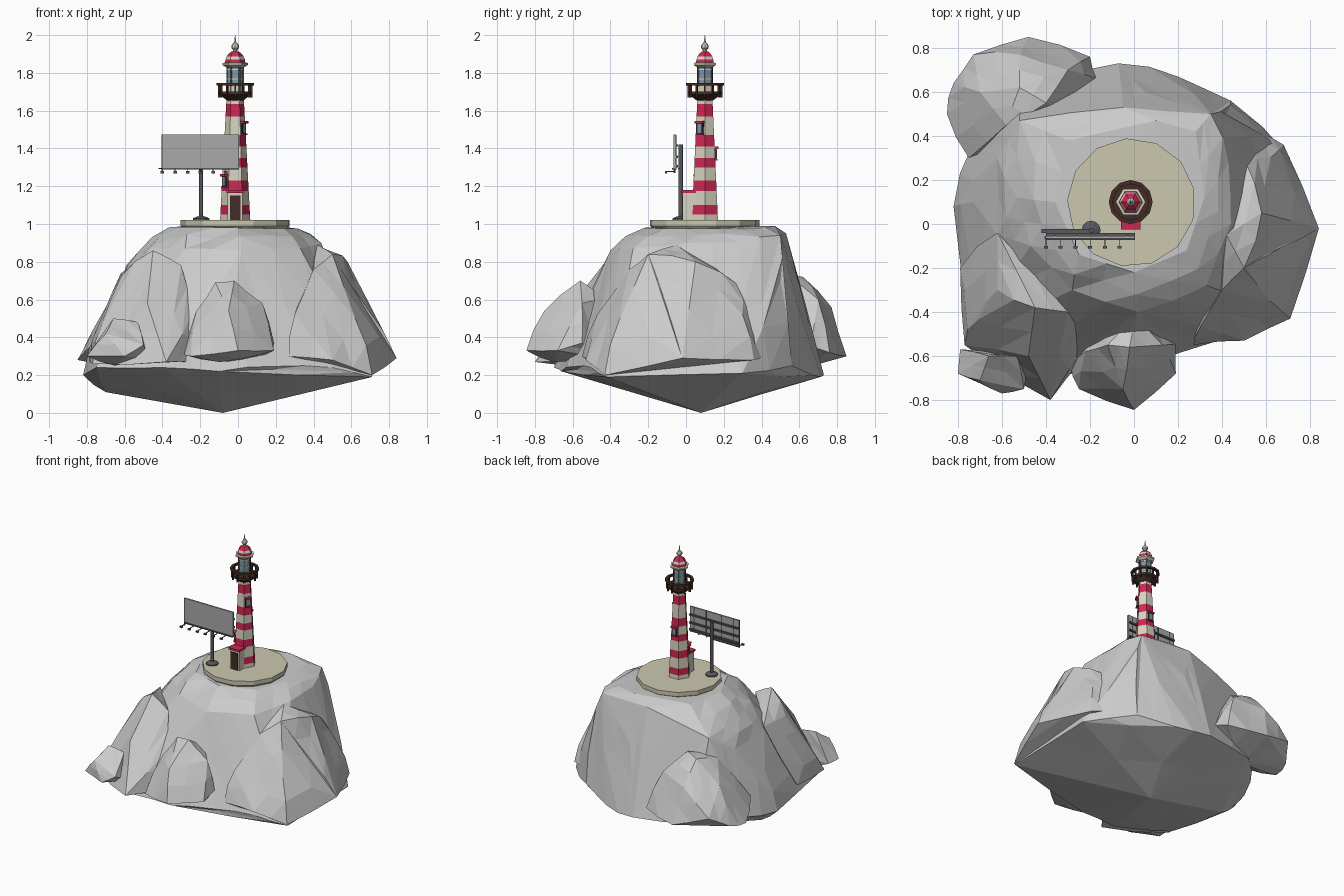
import bpy, bmesh, math, random
from mathutils import Vector, Matrix

random.seed(4)
CX, CY = -0.015, 0.1          # tower axis


def mat(name, rgb):
    m = bpy.data.materials.new(name)
    m.diffuse_color = (*rgb, 1)
    return m


RED = mat("red", (0.62, 0.02, 0.09))
CREAM = mat("cream", (0.68, 0.66, 0.52))
SAND = mat("sand", (0.6, 0.58, 0.43))
BROWN = mat("brown", (0.06, 0.025, 0.018))
GLASS = mat("glass", (0.2, 0.33, 0.4))
STEEL = mat("steel", (0.1, 0.1, 0.11))
PANEL = mat("panel", (0.4, 0.4, 0.4))


def finish(name, bm, mats=()):
    me = bpy.data.meshes.new(name)
    bmesh.ops.recalc_face_normals(bm, faces=bm.faces)
    bm.to_mesh(me)
    bm.free()
    ob = bpy.data.objects.new(name, me)
    for m in mats:
        me.materials.append(m)
    bpy.context.collection.objects.link(ob)
    return ob


def rock(name, pts, jitter=0.02):
    """Convex boulder, each facet split and roughened."""
    bm = bmesh.new()
    for p in pts:
        bm.verts.new(p)
    r = bmesh.ops.convex_hull(bm, input=bm.verts)
    bmesh.ops.delete(bm, geom=[v for v in bm.verts if not v.link_faces], context='VERTS')
    old = set(v.co.to_tuple(4) for v in bm.verts)
    bmesh.ops.subdivide_edges(bm, edges=bm.edges[:], cuts=1, use_grid_fill=True)
    bm.normal_update()
    for v in bm.verts:
        if v.co.to_tuple(4) not in old and 0.15 < v.co.z < 0.96:
            v.co += v.normal * random.uniform(-0.4, 1) * jitter
    return finish(name, bm)


def lathe(name, profile, sides, mats, bands=None, centre=(CX, CY), turn=0.0):
    """Revolve (radius, z) points; bands gives the material slot per step."""
    bm = bmesh.new()
    rings = []
    for r, z in profile:
        rings.append([bm.verts.new((centre[0] + r * math.cos(turn + 2 * math.pi * i / sides),
                                    centre[1] + r * math.sin(turn + 2 * math.pi * i / sides), z))
                      for i in range(sides)])
    for k, (a, b) in enumerate(zip(rings, rings[1:])):
        for i in range(sides):
            j = (i + 1) % sides
            f = bm.faces.new((a[i], a[j], b[j], b[i]))
            f.material_index = bands[k] if bands else 0
    bm.faces.new(rings[0])
    bm.faces.new(rings[-1])
    return finish(name, bm, mats)


def add_box(bm, lo, hi, slot=0, m=Matrix()):
    lo, hi = Vector(lo), Vector(hi)
    t = m @ Matrix.Translation((lo + hi) / 2) @ Matrix.Diagonal((*(hi - lo), 1))
    vs = bmesh.ops.create_cube(bm, size=1, matrix=t)["verts"]
    for f in {f for v in vs for f in v.link_faces}:
        f.material_index = slot


def boxes(name, items, mats, m=Matrix()):
    bm = bmesh.new()
    for lo, hi, slot in items:
        add_box(bm, lo, hi, slot, m)
    return finish(name, bm, mats)


# Island body: pointed underside, wide rim, steep walls, flat top
rock("island_body", [
    (-0.08, 0.08, 0), (-0.70, 0.1, 0.11), (0.27, -0.05, 0.10),
    (-0.82, 0.08, 0.2), (-0.75, -0.5, 0.24), (-0.4, -0.7, 0.24), (-0.1, -0.66, 0.22),
    (0.2, -0.58, 0.26), (0.5, -0.5, 0.24), (0.71, -0.42, 0.19), (0.71, 0.3, 0.21),
    (0.44, 0.56, 0.25), (0.2, 0.67, 0.2), (-0.07, 0.73, 0.2), (-0.5, 0.62, 0.23),
    (-0.73, 0.37, 0.24), (-0.73, 0.1, 0.48), (-0.62, 0.3, 0.7), (-0.62, -0.05, 0.7),
    (0.05, 0.6, 0.68), (0.42, 0.5, 0.7), (-0.52, 0.47, 0.82), (-0.53, 0.12, 0.85),
    (-0.47, -0.1, 0.87), (-0.28, -0.3, 0.87), (0.02, -0.4, 0.86), (0.33, -0.28, 0.87),
    (0.44, 0.0, 0.9), (0.43, 0.28, 0.9), (0.35, 0.5, 0.94), (-0.05, 0.53, 0.95),
    (0.1, 0.47, 0.99), (0.28, 0.42, 0.98), (-0.3, 0.38, 0.985), (-0.36, 0.1, 0.985),
    (-0.25, -0.14, 0.985), (0.0, -0.22, 0.98), (0.24, -0.12, 0.975), (0.32, 0.12, 0.975)])
# Boulders around the foot
rock("right_boulder", [
    (0.42, -0.05, 0.89), (0.5, -0.2, 0.84), (0.58, 0.05, 0.8), (0.5, 0.3, 0.66),
    (0.67, -0.1, 0.57), (0.84, -0.02, 0.29), (0.71, -0.43, 0.2), (0.68, 0.36, 0.28),
    (0.55, 0.43, 0.3), (0.5, -0.53, 0.28), (0.27, -0.55, 0.3), (0.3, -0.47, 0.52),
    (0.4, -0.3, 0.76), (0.62, -0.35, 0.5), (0.62, 0.3, 0.52)])
rock("front_left_boulder", [
    (-0.45, -0.38, 0.86), (-0.3, -0.4, 0.78), (-0.23, -0.5, 0.55), (-0.24, -0.62, 0.27),
    (-0.38, -0.8, 0.27), (-0.72, -0.4, 0.48), (-0.79, -0.2, 0.28), (-0.77, -0.55, 0.26),
    (-0.62, -0.04, 0.74), (-0.62, -0.3, 0.72), (-0.48, -0.6, 0.58)])
rock("front_boulder", [
    (-0.02, -0.56, 0.7), (-0.12, -0.55, 0.69), (-0.22, -0.58, 0.54), (-0.29, -0.63, 0.32),
    (-0.25, -0.75, 0.3), (0.0, -0.845, 0.33), (0.19, -0.68, 0.33), (0.19, -0.55, 0.37),
    (0.13, -0.55, 0.58), (-0.1, -0.7, 0.27), (0.0, -0.44, 0.6), (-0.05, -0.75, 0.54),
    (-0.15, -0.45, 0.4), (0.1, -0.45, 0.3)], 0.012)
rock("small_boulder", [
    (-0.66, -0.6, 0.5), (-0.53, -0.6, 0.48), (-0.8, -0.68, 0.3), (-0.79, -0.57, 0.3),
    (-0.6, -0.77, 0.3), (-0.5, -0.75, 0.36), (-0.48, -0.6, 0.3), (-0.7, -0.71, 0.42),
    (-0.65, -0.6, 0.25)], 0.01)
rock("back_left_boulder", [
    (-0.73, 0.77, 0.38), (-0.48, 0.85, 0.3), (-0.2, 0.76, 0.32), (-0.17, 0.66, 0.35),
    (-0.3, 0.5, 0.5), (-0.75, 0.3, 0.38), (-0.85, 0.5, 0.28), (-0.82, 0.64, 0.3),
    (-0.52, 0.62, 0.72), (-0.4, 0.55, 0.72), (-0.58, 0.45, 0.68), (-0.3, 0.7, 0.6),
    (-0.7, 0.6, 0.56), (-0.52, 0.77, 0.56), (-0.5, 0.55, 0.22)], 0.015)

# Paved plateau
lathe("plateau_slab", [(0.27, 0.965), (0.292, 0.99), (0.292, 1.022)], 13, [SAND],
      centre=(-0.012, 0.098), turn=math.radians(95))

# Six-sided striped tower
levels = [1.02, 1.05, 1.10, 1.175, 1.23, 1.30, 1.35, 1.41, 1.47, 1.57, 1.635, 1.70]
tower_r = lambda z: 0.08 - 0.036 * (z - 1.02) / 0.68
lathe("tower", [(tower_r(z), z) for z in levels], 6, [CREAM, RED],
      [i % 2 for i in range(len(levels) - 1)])

# Porch with door
boxes("porch", [
    ((-0.055, -0.018, 1.02), (0.025, 0.06, 1.165), 0),
    ((-0.042, -0.022, 1.02), (0.012, -0.01, 1.15), 1),
    ((-0.06, -0.026, 1.165), (0.03, 0.06, 1.18), 2)], [CREAM, BROWN, RED])

# Hooded windows winding up the tower
for n, (deg, z) in enumerate([(210, 1.23), (90, 1.375), (-30, 1.51)]):
    a = tower_r(z) * 0.866
    m = Matrix.Translation((CX, CY, z)) @ Matrix.Rotation(math.radians(deg), 4, 'Z')
    boxes("window_%d" % (n + 1), [
        ((a - 0.015, -0.02, -0.035), (a + 0.008, 0.02, 0.025), 0),
        ((a, -0.013, -0.027), (a + 0.011, 0.013, 0.02), 1),
        ((a - 0.015, -0.024, 0.022), (a + 0.02, 0.024, 0.034), 2),
        ((a - 0.015, -0.023, -0.04), (a + 0.015, 0.023, -0.032), 2)], [BROWN, GLASS, RED], m)

# Gallery deck, posts and broad handrail
lathe("gallery_deck", [(0.045, 1.655), (0.07, 1.675), (0.086, 1.685), (0.086, 1.702)], 12, [BROWN])
lathe("gallery_rail", [(0.082, 1.732), (0.1, 1.732), (0.1, 1.746), (0.082, 1.746), (0.082, 1.732)],
      12, [BROWN])
rail = bpy.data.objects["gallery_rail"].data
bm = bmesh.new()
bm.from_mesh(rail)
bmesh.ops.delete(bm, geom=[f for f in bm.faces if len(f.verts) > 4], context='FACES_ONLY')
bmesh.ops.remove_doubles(bm, verts=bm.verts, dist=1e-5)
for i in range(12):
    add_box(bm, (0.08, -0.004, 1.67), (0.092, 0.004, 1.735), 0,
            Matrix.Translation((CX, CY, 0)) @ Matrix.Rotation(i * math.pi / 6, 4, 'Z'))
bm.to_mesh(rail)
bm.free()

# Lantern room, its bars, domed roof and finial
lathe("lantern_glass", [(0.042, 1.70), (0.042, 1.84)], 6, [GLASS])
bm = bmesh.new()
for i in range(6):
    add_box(bm, (0.038, -0.004, 1.70), (0.047, 0.004, 1.84), 0,
            Matrix.Translation((CX, CY, 0)) @ Matrix.Rotation(i * math.pi / 3, 4, 'Z'))
finish("lantern_bars", bm, [STEEL])
for n, z in enumerate((1.70, 1.765, 1.815)):
    lathe("lantern_band_%d" % (n + 1), [(0.046, z), (0.046, z + (0.03 if n == 0 else 0.006))], 6, [CREAM])
lathe("lantern_roof", [(0.045, 1.828), (0.068, 1.842), (0.068, 1.852), (0.054, 1.855),
                       (0.051, 1.872), (0.044, 1.888), (0.034, 1.902), (0.018, 1.914)],
      6, [CREAM, RED], [0, 0, 0, 1, 0, 1, 1])
lathe("finial", [(0.01, 1.912), (0.012, 1.922), (0.02, 1.932), (0.02, 1.945), (0.012, 1.956),
                 (0.005, 1.965), (0.001, 2.0)], 8, [CREAM])

# Billboard: panel, rear beams, catwalk, lamps and post
boxes("billboard_panel", [((-0.40, -0.066, 1.295), (0.005, -0.054, 1.475), 0)], [PANEL])
frame = [((-0.40, -0.054, z), (0.005, -0.042, z + 0.012), 0) for z in (1.30, 1.35, 1.41)]
frame += [((x - 0.004, -0.056, 1.295), (x + 0.004, -0.05, 1.47), 0) for x in (-0.36, -0.26, -0.13, -0.03)]
frame += [((-0.42, -0.042, 1.29), (-0.19, -0.022, 1.296), 0),
          ((-0.40, -0.073, 1.288), (0.005, -0.05, 1.296), 0),
          ((-0.406, -0.066, 1.27), (-0.40, -0.056, 1.475), 0)]
boxes("billboard_frame", frame, [STEEL])
lamps = []
for x in (-0.4, -0.333, -0.266, -0.199, -0.132, -0.065):
    lamps += [((x - 0.002, -0.11, 1.276), (x + 0.002, -0.055, 1.281), 0),
              ((x - 0.002, -0.062, 1.276), (x + 0.002, -0.057, 1.296), 0),
              ((x - 0.009, -0.112, 1.268), (x + 0.009, -0.1, 1.28), 0)]
boxes("billboard_lamps", lamps, [STEEL])
lathe("billboard_post", [(0.043, 1.02), (0.043, 1.03), (0.025, 1.038), (0.011, 1.042), (0.011, 1.42)],
      12, [STEEL], centre=(-0.195, -0.028))
